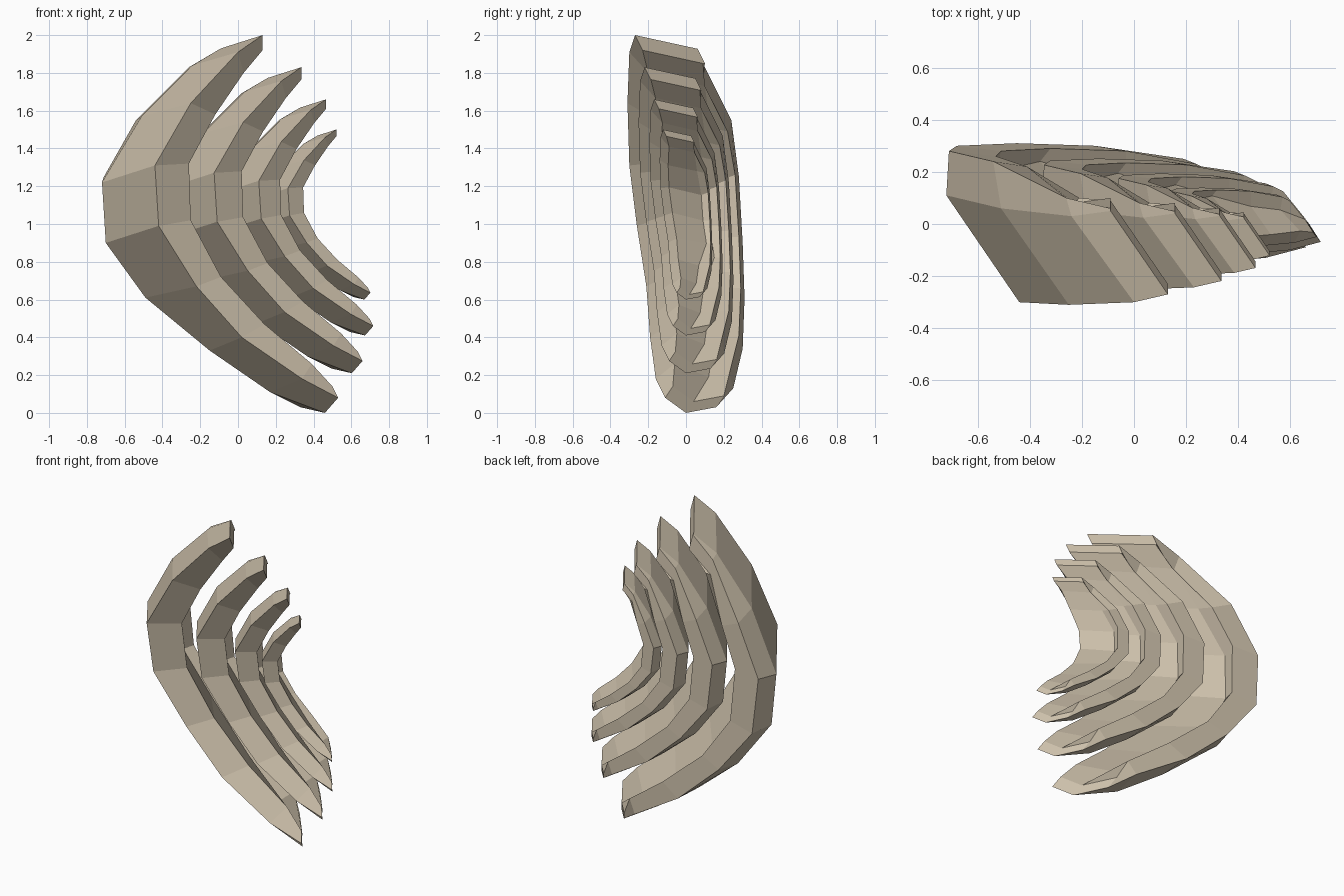
import bpy, bmesh
from mathutils import Vector

cube = bpy.data.objects.get("Cube")
if cube:
    bpy.data.objects.remove(cube, do_unlink=True)

# One warm bone colour for everything
bone = bpy.data.materials.new("warm_bone")
bone.use_nodes = True
colour = (.60, .52, .40, 1)
bone.diffuse_color = colour
bone.node_tree.nodes["Principled BSDF"].inputs["Base Color"].default_value = colour

# Outer edge lines of the bent plate, running from the top tip to the bottom tip
front_line = [(.13, -.27, 2), (0, -.3, 1.91), (-.25, -.31, 1.64),
              (-.44, -.3, 1.31), (-.42, -.26, .99), (-.22, -.21, .67),
              (.02, -.19, .4), (.34, -.16, .18), (.53, -.11, .08)]
keel_line = [(-.09, .05, 1.93), (-.24, .03, 1.84), (-.51, .06, 1.57),
             (-.72, .11, 1.22), (-.7, .13, .9), (-.49, .17, .61),
             (-.15, .08, .33), (.17, .05, .11), (.46, 0, 0)]
back_line = [(-.09, .06, 1.93), (-.26, .1, 1.83), (-.54, .24, 1.55),
             (-.71, .28, 1.25), (-.68, .3, .9), (-.45, .31, .61),
             (-.15, .3, .34), (.19, .25, .13), (.33, .16, .03)]

# Plate thickness at each station (x and z), pointing to the hollow side
thickness = [(0, -.08), (.03, -.11), (.13, -.06), (.18, .01), (.17, .03),
             (.13, .05), (.12, .07), (.05, .08), (-.03, .06)]


def inner_line(line, shift):
    """Offset an outer line to the hollow side, with a common shift at both tips."""
    result = []
    last = len(line) - 1
    for i, (point, (dx, dz)) in enumerate(zip(line, thickness)):
        dy = .04 if i in (0, last) else shift
        result.append(Vector(point) + Vector((dx, dy, dz)))
    return result


def build_rib_mesh():
    """Skin the six edge lines into a closed, faceted crescent."""
    lines = [front_line, keel_line, back_line,
             inner_line(back_line, -.02),
             inner_line(keel_line, .07),
             inner_line(front_line, .1)]
    bm = bmesh.new()
    rings = [[bm.verts.new(p) for p in section] for section in zip(*lines)]
    for upper, lower in zip(rings, rings[1:]):
        for i in range(len(upper)):
            j = (i + 1) % len(upper)
            bm.faces.new((upper[i], upper[j], lower[j], lower[i]))
    bm.faces.new(rings[0])
    bm.faces.new(list(reversed(rings[-1])))
    bmesh.ops.recalc_face_normals(bm, faces=bm.faces[:])
    mesh = bpy.data.meshes.new("curved_rib")
    bm.to_mesh(mesh)
    bm.free()
    mesh.materials.append(bone)
    return mesh


# Four nested ribs, each a smaller copy of the largest one
rib_mesh = build_rib_mesh()
placements = [("largest_rib", 1, 0, 0), ("large_rib", .81, .23, .21),
              ("small_rib", .625, .385, .41), ("smallest_rib", .45, .462, .6)]
for name, size, x, z in placements:
    rib = bpy.data.objects.new(name, rib_mesh)
    rib.scale = (size, size, size)
    rib.location = (x, 0, z)
    bpy.context.collection.objects.link(rib)
